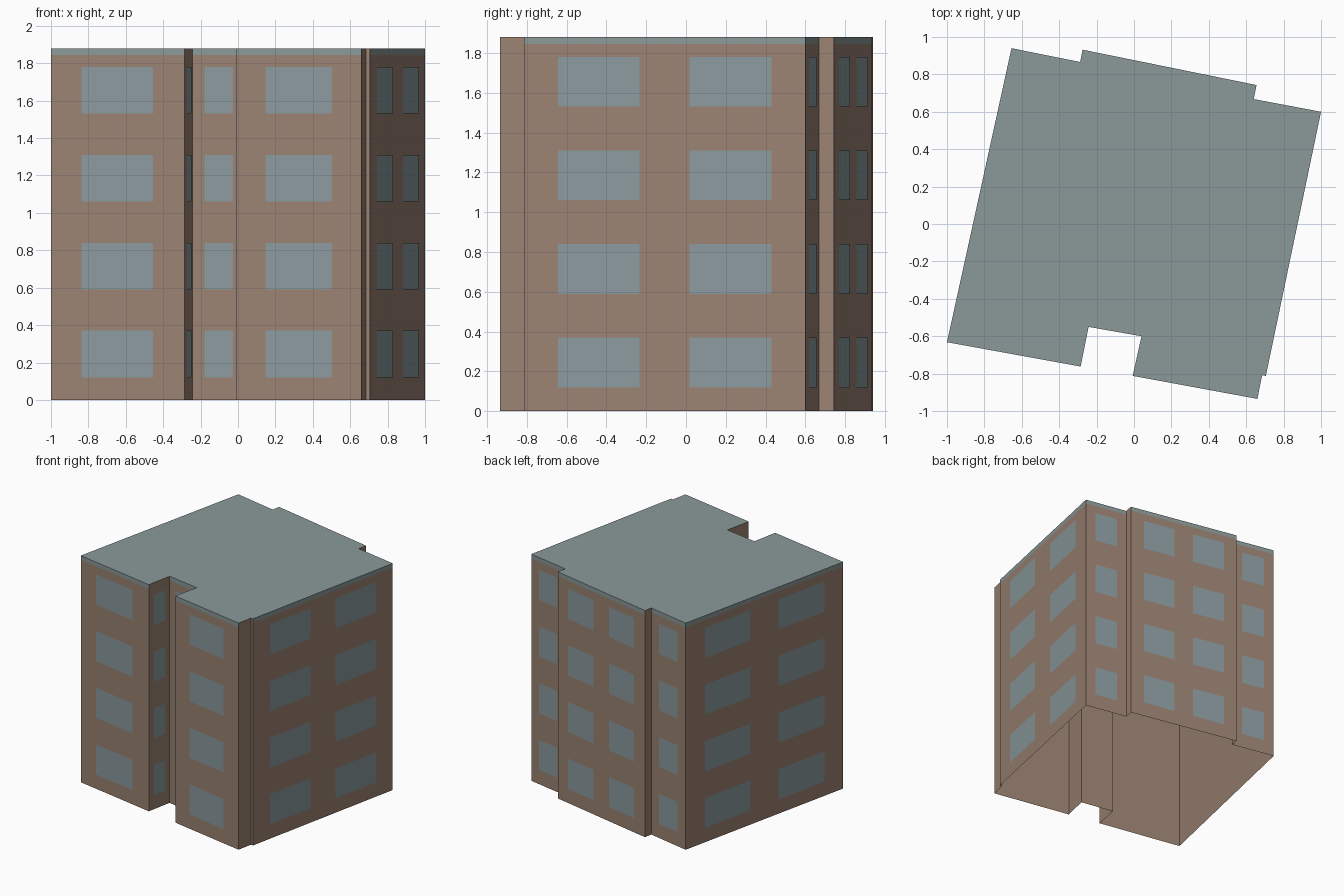
import bpy
import bmesh
from mathutils import Vector

cube = bpy.data.objects.get("Cube")
if cube:
    bpy.data.objects.remove(cube, do_unlink=True)


def material(name, rgb):
    m = bpy.data.materials.new(name)
    m.use_nodes = True
    m.diffuse_color = (*rgb, 1)
    m.node_tree.nodes["Principled BSDF"].inputs["Base Color"].default_value = (*rgb, 1)
    return m


def make_object(name, bm, materials):
    mesh = bpy.data.meshes.new(name)
    bm.to_mesh(mesh)
    bm.free()
    for m in materials:
        mesh.materials.append(m)
    obj = bpy.data.objects.new(name, mesh)
    bpy.context.collection.objects.link(obj)
    return obj


brick = material("brown brick", (0.33, 0.224, 0.17))
slate = material("blue grey roof", (0.258, 0.32, 0.318))
glass = material("pale window glass", (0.258, 0.325, 0.345))

HEIGHT, TRIM_BASE = 1.88, 1.845
FLOORS, FLOOR_PITCH, SILL, WINDOW_HEIGHT = 4, 0.47, 0.12, 0.25

# Window spans along a wall, as fractions of its length
ONE = [(0.23, 0.765)]
TWO = [(0.12, 0.41), (0.588, 0.88)]
NONE = []

# Each wall: start corner (counter-clockwise), has roof trim, window spans
walls = [
    ((-1.0, -0.632), True, ONE),        # front left bay
    ((-0.285, -0.762), False, ONE),     # recess side
    ((-0.243, -0.55), True, ONE),       # recess back
    ((0.04, -0.6), False, ONE),         # recess side
    ((-0.007, -0.812), True, ONE),      # front right bay
    ((0.66, -0.935), False, NONE),      # small return
    ((0.685, -0.808), False, NONE),
    ((0.705, -0.812), True, TWO),       # long side
    ((1.0, 0.6), True, ONE),            # back bays
    ((0.64, 0.668), False, NONE),
    ((0.655, 0.743), True, TWO),
    ((-0.275, 0.932), False, NONE),
    ((-0.288, 0.866), True, ONE),
    ((-0.655, 0.94), True, TWO),        # long side
]

# Building shell: walls, trim band and flat roof, open underneath
bm = bmesh.new()
rings = [[bm.verts.new((*w[0], z)) for w in walls] for z in (0, TRIM_BASE, HEIGHT)]
for i, (_, trim, _) in enumerate(walls):
    j = (i + 1) % len(walls)
    for level in (0, 1):
        low, high = rings[level], rings[level + 1]
        face = bm.faces.new((low[i], low[j], high[j], high[i]))
        face.material_index = int(level == 1 and trim)
bm.faces.new(rings[2]).material_index = 1
make_object("building_shell", bm, [brick, slate])

# Window panes: thin plates just proud of the walls
bm = bmesh.new()
for i, (start, _, spans) in enumerate(walls):
    a = Vector((*start, 0))
    b = Vector((*walls[(i + 1) % len(walls)][0], 0))
    outward = (b - a).cross(Vector((0, 0, 1))).normalized() * 0.003
    for left, right in spans:
        for floor in range(FLOORS):
            z = SILL + floor * FLOOR_PITCH
            corners = [(left, z), (right, z),
                       (right, z + WINDOW_HEIGHT), (left, z + WINDOW_HEIGHT)]
            bm.faces.new([bm.verts.new(a.lerp(b, t) + outward + Vector((0, 0, h)))
                          for t, h in corners])
make_object("window_panes", bm, [glass])
